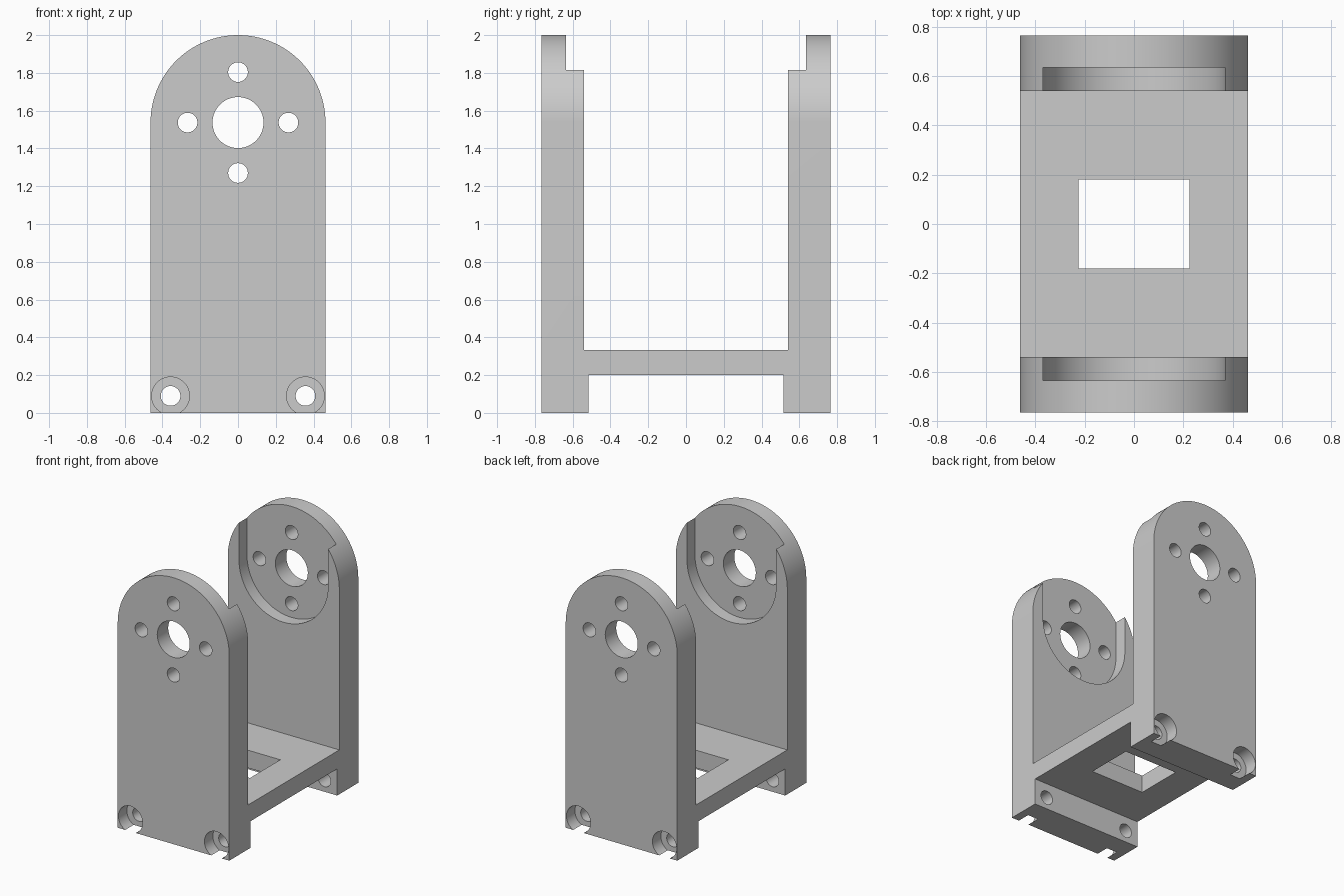
import bpy, bmesh
from math import sin, cos, pi, radians
from mathutils import Vector

cube = bpy.data.objects.get("Cube")
if cube:
    bpy.data.objects.remove(cube, do_unlink=True)

W, D, H = 0.463, 0.765, 2.0      # half width, half depth, height
AXIS_Z = H - W                   # centre of the rounded plate tops

grey = bpy.data.materials.new("plain grey")
grey.use_nodes = True
grey.diffuse_color = (0.6, 0.6, 0.6, 1)
grey.node_tree.nodes["Principled BSDF"].inputs["Base Color"].default_value = (0.6, 0.6, 0.6, 1)


def prism(name, points, axis, start, end):
    """Extrude a flat outline along x, y or z."""
    place = {"x": lambda a, b: (start, a, b),
             "y": lambda a, b: (a, start, b),
             "z": lambda a, b: (a, b, start)}[axis]
    bm = bmesh.new()
    face = bm.faces.new([bm.verts.new(place(a, b)) for a, b in points])
    moved = bmesh.ops.extrude_face_region(bm, geom=[face])["geom"]
    shift = Vector([(end - start) * (axis == k) for k in "xyz"])
    bmesh.ops.translate(bm, verts=[v for v in moved if isinstance(v, bmesh.types.BMVert)], vec=shift)
    bmesh.ops.recalc_face_normals(bm, faces=bm.faces)
    mesh = bpy.data.meshes.new(name)
    bm.to_mesh(mesh)
    bm.free()
    mesh.materials.append(grey)
    obj = bpy.data.objects.new(name, mesh)
    bpy.context.collection.objects.link(obj)
    return obj


def arc(x, z, r, first, last, n):
    angles = [first + (last - first) * i / n for i in range(n + 1)]
    return [(x + r * cos(a), z + r * sin(a)) for a in angles]


def bore(x, z, r, start, end):
    return prism("bore_cutter", arc(x, z, r, 0, 2 * pi, 64)[:-1], "y", start, end)


def combine(body, tool, operation="DIFFERENCE"):
    """Apply a boolean and discard the tool."""
    mod = body.modifiers.new("cut", "BOOLEAN")
    mod.operation, mod.solver, mod.object = operation, "EXACT", tool
    tool.hide_render = True
    bpy.context.view_layer.update()
    graph = bpy.context.evaluated_depsgraph_get()
    result = bpy.data.meshes.new_from_object(body.evaluated_get(graph))
    body.modifiers.clear()
    body.data = result
    bpy.data.objects.remove(tool, do_unlink=True)


# Side profile: two uprights, raised base and feet
half = [(0.515, 0.2), (0.515, 0), (D, 0), (D, H), (0.54, H), (0.54, 0.333)]
profile = half + [(-y, z) for y, z in reversed(half)]
bracket = prism("bracket", profile, "x", -W, W)

# Rounded plate tops
arch = [(-W, -0.1), (W, -0.1)] + arc(0, AXIS_Z, W, 0, pi, 96)
combine(bracket, prism("arch_tool", arch, "y", -1, 1), "INTERSECT")

# Round-bottomed recesses on the inner faces, open at the top
R = 0.37
slot = arc(0, AXIS_Z, R, pi, 2 * pi, 64) + [(R, H + 0.1), (-R, H + 0.1)]
combine(bracket, prism("recess_cutter", slot, "y", -0.635, 0.635))

# Shaft hole and the four holes around it, through both plates
combine(bracket, bore(0, AXIS_Z, 0.135, -1, 1))
for dx, dz in ((1, 0), (-1, 0), (0, 1), (0, -1)):
    combine(bracket, bore(dx * 0.267, AXIS_Z + dz * 0.267, 0.052, -1, 1))

# Counterbored screw holes in the feet
for x in (-0.357, 0.357):
    combine(bracket, bore(x, 0.09, 0.052, -1, 1))
    for side in (-1, 1):
        combine(bracket, bore(x, 0.09, 0.1, side, side * (D - 0.1)))

# Rectangular window in the base
window = [(-0.225, -0.18), (0.225, -0.18), (0.225, 0.18), (-0.225, 0.18)]
combine(bracket, prism("window_cutter", window, "z", 0.1, 0.5))

bpy.ops.object.select_all(action="DESELECT")
bracket.select_set(True)
bpy.context.view_layer.objects.active = bracket
bpy.ops.object.shade_smooth_by_angle(angle=radians(30))
